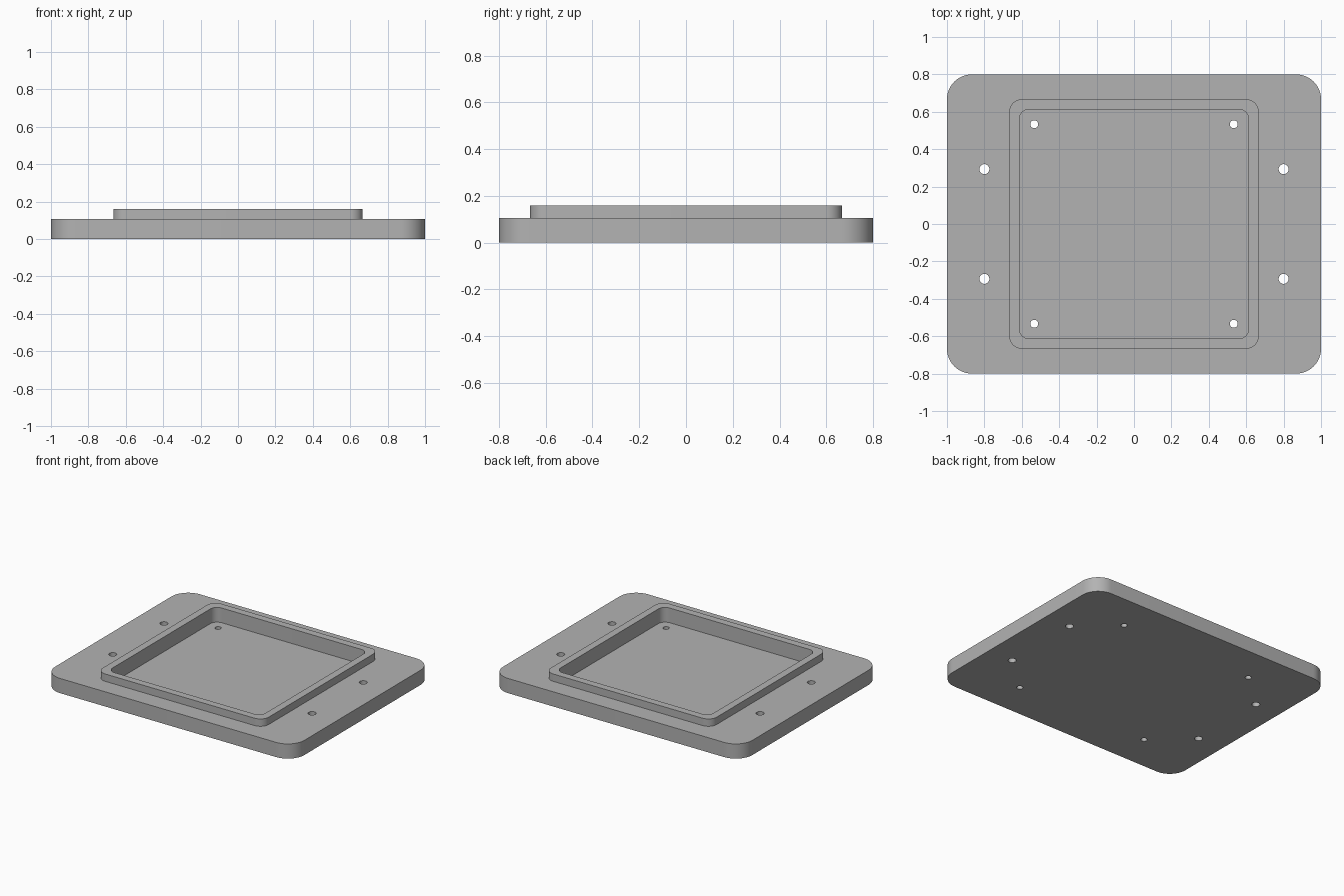
import bpy
import bmesh
from math import cos, sin, pi, radians

default = bpy.data.objects.get("Cube")
if default:
    bpy.data.objects.remove(default, do_unlink=True)

UNIT = 2 / 75          # one design unit; the plate is 75 x 60 of them
ARC_STEPS = 12

grey = bpy.data.materials.new("plain_grey")
grey.use_nodes = True
colour = (0.45, 0.45, 0.45, 1)
grey.diffuse_color = colour
grey.node_tree.nodes["Principled BSDF"].inputs["Base Color"].default_value = colour


def prism(name, outline, bottom, top):
    """Extrude a closed outline (design units) between two heights."""
    bm = bmesh.new()
    face = bm.faces.new([bm.verts.new((x * UNIT, y * UNIT, bottom * UNIT))
                         for x, y in outline])
    side = bmesh.ops.extrude_face_region(bm, geom=[face])
    moved = [g for g in side["geom"] if isinstance(g, bmesh.types.BMVert)]
    bmesh.ops.translate(bm, verts=moved, vec=(0, 0, (top - bottom) * UNIT))
    bmesh.ops.recalc_face_normals(bm, faces=bm.faces)
    mesh = bpy.data.meshes.new(name)
    bm.to_mesh(mesh)
    bm.free()
    mesh.materials.append(grey)
    obj = bpy.data.objects.new(name, mesh)
    bpy.context.collection.objects.link(obj)
    return obj


def rounded_rect(half_x, half_y, radius):
    points = []
    for corner, (sx, sy) in enumerate([(1, 1), (-1, 1), (-1, -1), (1, -1)]):
        for step in range(ARC_STEPS + 1):
            a = (corner + step / ARC_STEPS) * pi / 2
            points.append((sx * (half_x - radius) + radius * cos(a),
                           sy * (half_y - radius) + radius * sin(a)))
    return points


def circle(x, y, radius, sides=32):
    return [(x + radius * cos(2 * pi * i / sides),
             y + radius * sin(2 * pi * i / sides)) for i in range(sides)]


def combine(target, tool, operation):
    """Apply a boolean and discard the tool object."""
    tool.hide_render = True
    mod = target.modifiers.new("combine", "BOOLEAN")
    mod.operation = operation
    mod.solver = "EXACT"
    mod.object = tool
    bpy.context.view_layer.objects.active = target
    bpy.ops.object.modifier_apply(modifier=mod.name)
    bpy.data.objects.remove(tool, do_unlink=True)


# Base plate with raised square rim
plate = prism("mounting_plate", rounded_rect(37.5, 30, 5), 0, 4)
combine(plate, prism("raised_rim", rounded_rect(25, 25, 2.5), 3, 6), "UNION")

# Recessed pocket inside the rim
combine(plate, prism("pocket_cutter", rounded_rect(23, 23, 2), 2, 8), "DIFFERENCE")

# Through holes: four in the side flanges, four in the pocket corners
for sx in (-1, 1):
    for sy in (-1, 1):
        for x, y, radius in ((30, 11, 1), (20, 20, 0.8)):
            hole = prism("hole_cutter", circle(sx * x, sy * y, radius), -1, 8)
            combine(plate, hole, "DIFFERENCE")

# Smooth rounded corners, crisp edges
bpy.ops.object.select_all(action="DESELECT")
plate.select_set(True)
bpy.context.view_layer.objects.active = plate
bpy.ops.object.shade_smooth_by_angle(angle=radians(30))
